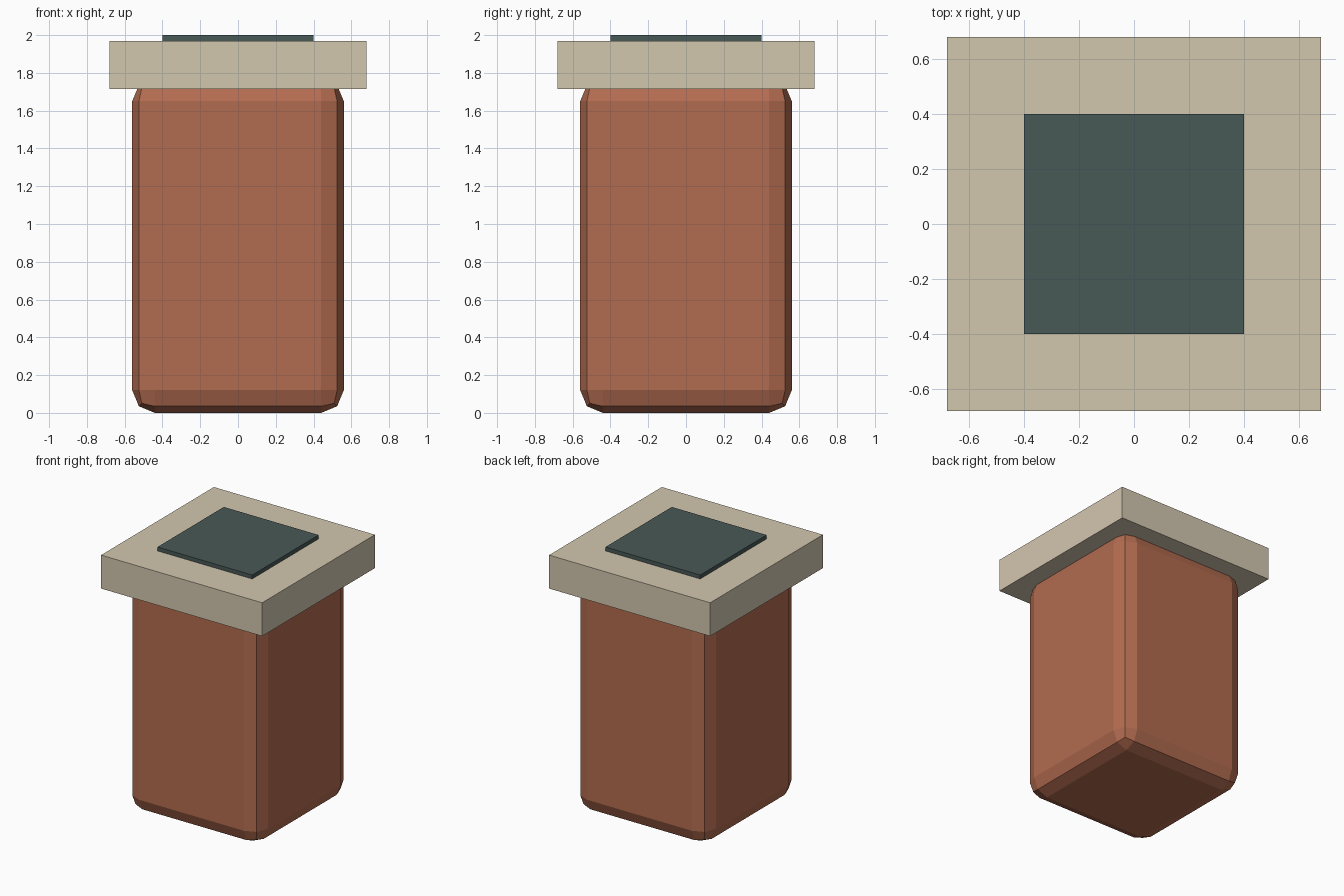
import bpy

default = bpy.data.objects.get("Cube")
if default:
    bpy.data.objects.remove(default, do_unlink=True)


def material(name, rgb):
    mat = bpy.data.materials.new(name)
    mat.use_nodes = True
    color = (*rgb, 1.0)
    mat.diffuse_color = color
    mat.node_tree.nodes["Principled BSDF"].inputs["Base Color"].default_value = color
    return mat


def block(name, half, bottom, top, mat, bevel=0.0):
    """Square block with optional two-step rounded edges."""
    bpy.ops.mesh.primitive_cube_add(size=1, location=(0, 0, (bottom + top) / 2))
    obj = bpy.context.object
    obj.name = name
    obj.scale = (half * 2, half * 2, top - bottom)
    bpy.ops.object.transform_apply(location=False, rotation=False, scale=True)
    obj.data.materials.append(mat)
    if bevel:
        mod = obj.modifiers.new("rounded_edges", 'BEVEL')
        mod.width = bevel
        mod.segments = 2
    return obj


brick = material("brick_red", (0.45, 0.15, 0.08))
stone = material("pale_stone", (0.65, 0.57, 0.43))
slate = material("dark_slate", (0.065, 0.10, 0.093))

# Rounded pillar, its top tucked inside the cap
block("pillar_body", 0.56, 0.0, 1.77, brick, bevel=0.12)
# Overhanging cap slab
block("cap_slab", 0.68, 1.715, 1.97, stone)
# Thin plate on top
block("top_plate", 0.40, 1.96, 2.0, slate)
